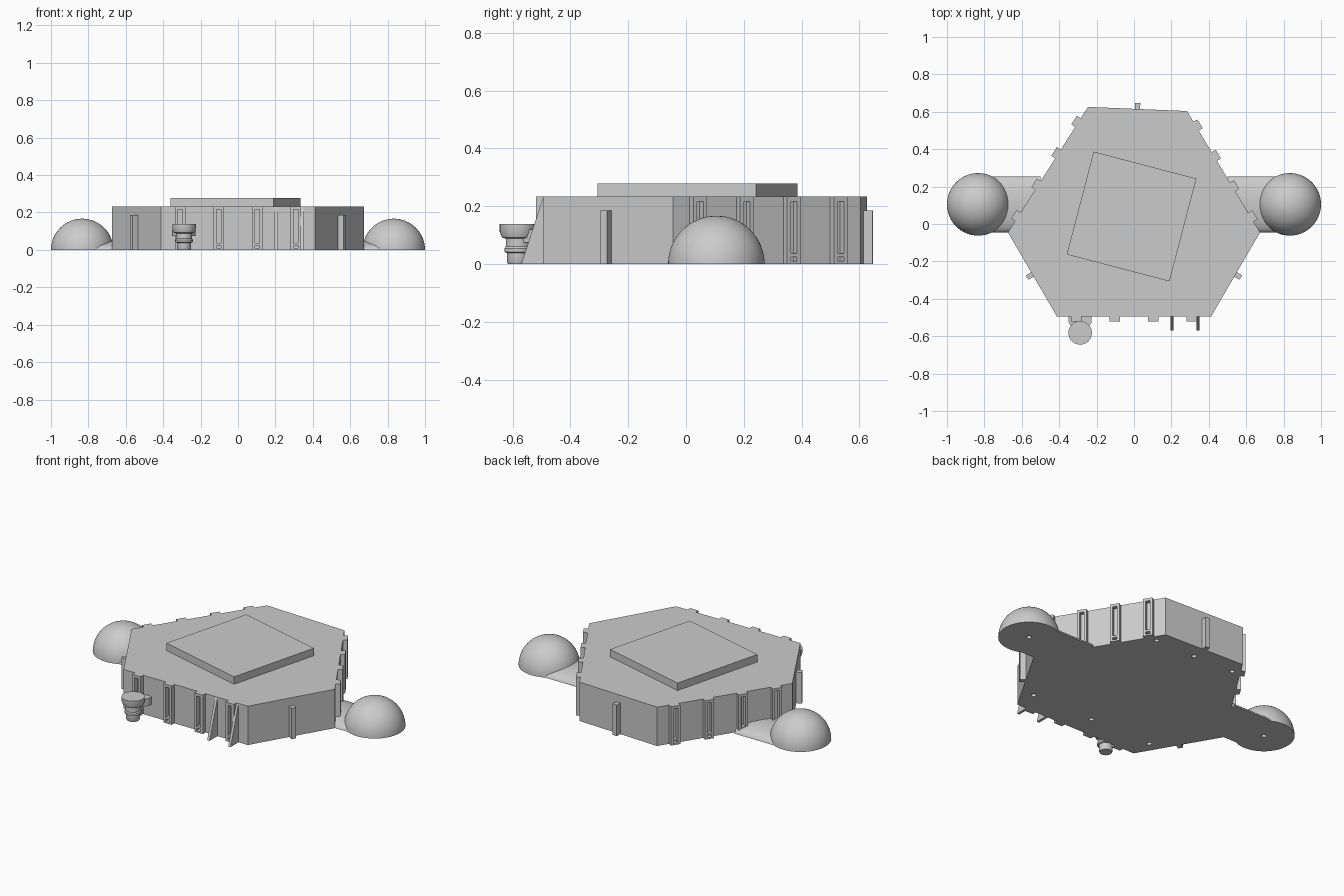
import bpy, bmesh, math
from mathutils import Matrix, Vector

cube = bpy.data.objects.get("Cube")
if cube:
    bpy.data.objects.remove(cube, do_unlink=True)

grey = bpy.data.materials.new("plain grey")
grey.use_nodes = True
COLOUR = (0.6, 0.6, 0.6, 1)
grey.diffuse_color = COLOUR
grey.node_tree.nodes["Principled BSDF"].inputs["Base Color"].default_value = COLOUR


def finish(bm, name, smooth=False):
    bmesh.ops.recalc_face_normals(bm, faces=bm.faces)
    mesh = bpy.data.meshes.new(name)
    bm.to_mesh(mesh)
    bm.free()
    mesh.materials.append(grey)
    obj = bpy.data.objects.new(name, mesh)
    bpy.context.collection.objects.link(obj)
    if smooth:
        bpy.ops.object.select_all(action="DESELECT")
        obj.select_set(True)
        bpy.context.view_layer.objects.active = obj
        bpy.ops.object.shade_smooth_by_angle(angle=math.radians(35))
    return obj


def extrude(bm, points, direction):
    face = bm.faces.new([bm.verts.new(p) for p in points])
    new = bmesh.ops.extrude_face_region(bm, geom=[face], use_keep_orig=True)["geom"]
    verts = [v for v in new if isinstance(v, bmesh.types.BMVert)]
    bmesh.ops.translate(bm, verts=verts, vec=direction)


def add_box(bm, low, high, matrix=Matrix()):
    low, high = Vector(low), Vector(high)
    size = Matrix.Diagonal((*(high - low), 1))
    bmesh.ops.create_cube(bm, size=1, matrix=matrix @ Matrix.Translation((low + high) / 2) @ size)


def lathe(name, profile, x, y, steps):
    bm = bmesh.new()
    verts = [bm.verts.new((r, 0, z)) for r, z in profile]
    edges = [bm.edges.new(pair) for pair in zip(verts, verts[1:])]
    bmesh.ops.spin(bm, geom=verts + edges, cent=(0, 0, 0), axis=(0, 0, 1),
                   angle=math.tau, steps=steps)
    bmesh.ops.remove_doubles(bm, verts=bm.verts, dist=1e-5)
    bmesh.ops.translate(bm, verts=bm.verts, vec=(x, y, 0))
    return finish(bm, name, True)


def drill(obj, spots):
    bm = bmesh.new()
    for x, y in spots:
        bmesh.ops.create_cone(bm, cap_ends=True, segments=16, radius1=0.014, radius2=0.014,
                              depth=0.1, matrix=Matrix.Translation((x, y, 0)))
    cutter = finish(bm, "hole_cutter")
    cutter.hide_render = True
    mod = obj.modifiers.new("holes", "BOOLEAN")
    mod.operation, mod.solver, mod.object = "DIFFERENCE", "EXACT", cutter
    bpy.context.view_layer.objects.active = obj
    bpy.ops.object.modifier_apply(modifier=mod.name)
    bpy.data.objects.remove(cutter, do_unlink=True)


# Six-sided main body with screw holes underneath
H = 0.233
OUTLINE = [(-0.412, -0.495), (0.412, -0.495), (0.674, -0.045),
           (0.283, 0.604), (-0.246, 0.626), (-0.674, -0.045)]
bm = bmesh.new()
extrude(bm, [(x, y, 0) for x, y in OUTLINE], (0, 0, H))
body = finish(bm, "main_body")
drill(body, [(-0.25, 0.53), (0.015, 0.525), (0.28, 0.525),
             (-0.41, -0.36), (0, -0.36), (0.41, -0.36)])

# Turned square plate on the roof
bm = bmesh.new()
turn = Matrix.Translation((-0.013, 0.04, 0)) @ Matrix.Rotation(math.radians(-14.7), 4, "Z")
add_box(bm, (-0.284, -0.284, H - 0.01), (0.284, 0.284, 0.278), turn)
finish(bm, "roof_plate")


# Wall ribs: local x runs along the wall, local -y points outward
def wall_frame(side, t):
    a, b = Vector(OUTLINE[side]), Vector(OUTLINE[(side + 1) % 6])
    d = b - a
    spot = a + d * t
    return Matrix.Translation((*spot, 0)) @ Matrix.Rotation(math.atan2(d.y, d.x), 4, "Z")


for side, wall in ((0, "front"), (2, "left_rear"), (4, "right_rear")):
    for i, t in enumerate((0.125, 0.375, 0.625, 0.875)):
        m = wall_frame(side, t)
        bm = bmesh.new()
        for s in (-1, 1):
            add_box(bm, (s * 0.02 - 0.0075, -0.025, 0), (s * 0.02 + 0.0075, 0.003, H), m)
        for low, high in ((0, 0.01), (0.024, 0.036), (0.217, H)):
            add_box(bm, (-0.013, -0.025, low), (0.013, 0.003, high), m)
        finish(bm, f"{wall}_slotted_rib_{i + 1}")

for side, wall in ((1, "left_front"), (3, "back"), (5, "right_front")):
    bm = bmesh.new()
    add_box(bm, (-0.014, -0.032, 0), (0.014, 0.003, 0.186), wall_frame(side, 0.5))
    finish(bm, f"{wall}_solid_rib")

# Two sloped fins on the front wall
for i, x in enumerate((0.195, 0.334)):
    bm = bmesh.new()
    extrude(bm, [(x, -0.494, 0), (x, -0.57, 0), (x, -0.494, H)], (0.016, 0, 0))
    finish(bm, f"front_fin_{i + 1}")

# Side domes joined to the body by low rounded passages
R, DOME_Y = 0.167, 0.105
arc = [i * math.pi / 32 for i in range(17)]
for s, side in ((-1, "right"), (1, "left")):
    profile = [(0, 0)] + [(R * math.cos(a), R * math.sin(a)) for a in arc]
    dome = lathe(f"{side}_dome", profile, s * 0.833, DOME_Y, 64)
    drill(dome, [(s * 0.833, DOME_Y)])
    bm = bmesh.new()
    extrude(bm, [(s * 0.5, DOME_Y + 0.15 * math.cos(2 * a), 0.048 * math.sin(2 * a))
                 for a in arc], (s * 0.3, 0, 0))
    finish(bm, f"{side}_passage", True)

# Small round turret on a wall bracket
lathe("turret", [(0, 0), (0.034, 0), (0.038, 0.008), (0.038, 0.038), (0.047, 0.042),
                 (0.047, 0.054), (0.042, 0.06), (0.042, 0.088), (0.055, 0.092),
                 (0.063, 0.112), (0.063, 0.138), (0, 0.138)], -0.288, -0.582, 32)
bm = bmesh.new()
extrude(bm, [(-0.35, -0.494, 0.075), (-0.35, -0.525, 0.075), (-0.32, -0.57, 0.075),
             (-0.256, -0.57, 0.075), (-0.226, -0.525, 0.075), (-0.226, -0.494, 0.075)],
        (0, 0, 0.045))
finish(bm, "turret_bracket")
